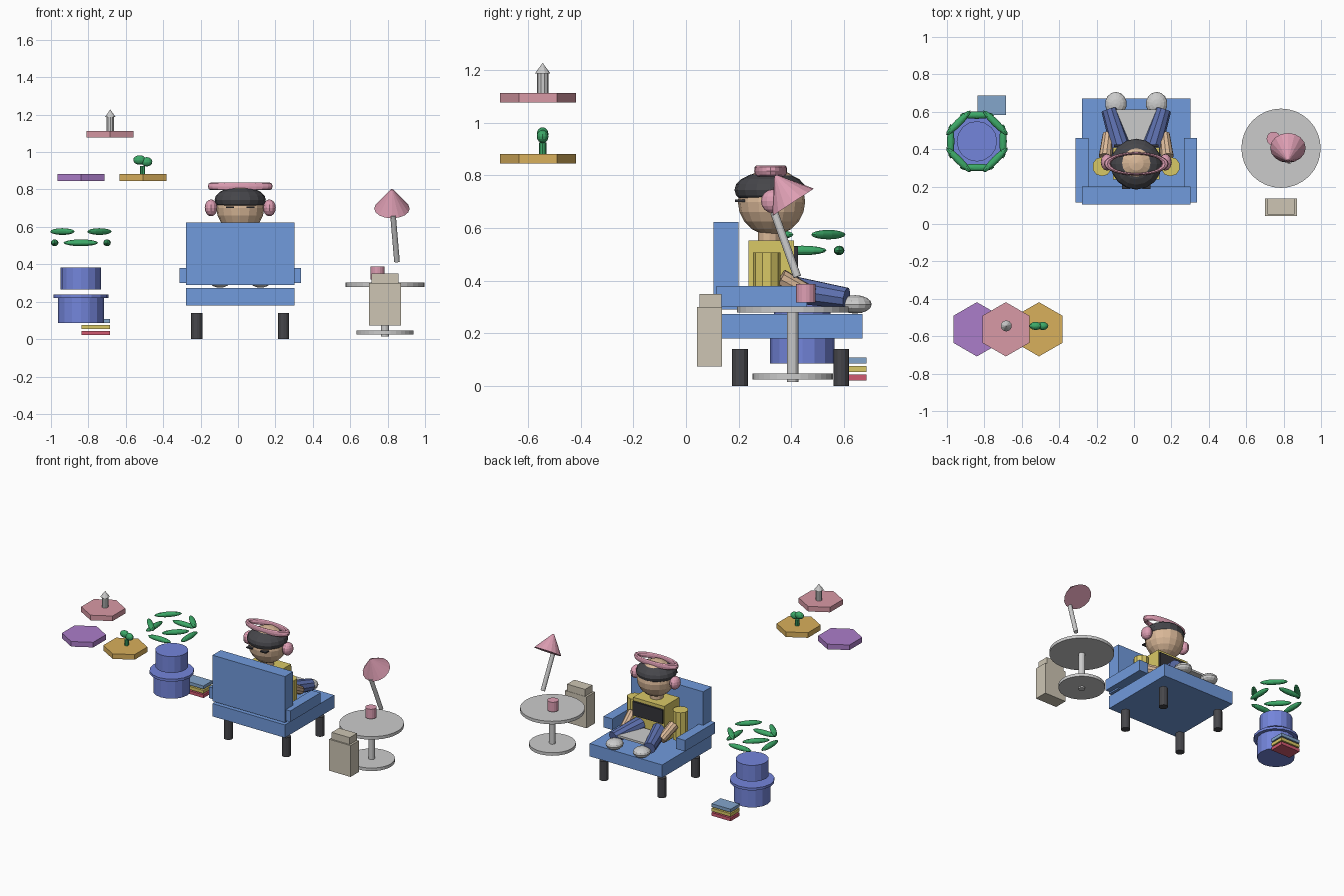
import bpy
from math import pi, cos, sin
from mathutils import Vector, Matrix

if "Cube" in bpy.data.objects:
    bpy.data.objects.remove(bpy.data.objects["Cube"])

PALETTE = dict(blue="7099DB", dark="48484C", skin="D9B797", pink="DD9DB2", yellow="D8C766",
               denim="5D6FAC", pot="7384DA", green="3FA868", cream="CCC4B2", purple="AA7CC8",
               rose="D898A4", gold="D8AE5C", red="D05A70", sky="82A4CA", ink="38383C")
mats = {}


def paint(obj, colour):
    if colour:
        if colour not in mats:
            m = bpy.data.materials.new(colour)
            h = PALETTE[colour]
            m.diffuse_color = [(int(h[i:i + 2], 16) / 255) ** 2.2 for i in (0, 2, 4)] + [1]
            m.use_nodes = True
            m.node_tree.nodes["Principled BSDF"].inputs["Base Color"].default_value = m.diffuse_color
            mats[colour] = m
        obj.data.materials.append(mats[colour])
    return obj


def box(name, x, y, z, colour=None):
    """Box from (min, max) ranges."""
    bpy.ops.mesh.primitive_cube_add(size=1)
    o = bpy.context.object
    o.name = name
    o.location = [(a + b) / 2 for a, b in (x, y, z)]
    o.scale = [b - a for a, b in (x, y, z)]
    return paint(o, colour)


def rod(name, a, b, r1, r2=None, sides=16, colour=None):
    """Cylinder, cone or taper between two points."""
    a, b = Vector(a), Vector(b)
    bpy.ops.mesh.primitive_cone_add(vertices=sides, radius1=r1, radius2=r1 if r2 is None else r2,
                                    depth=(b - a).length, location=(a + b) / 2)
    o = bpy.context.object
    o.name = name
    o.rotation_euler = Vector((0, 0, 1)).rotation_difference(b - a).to_euler()
    return paint(o, colour)


def ball(name, c, r, colour=None, turn=0, seg=16, rings=10):
    bpy.ops.mesh.primitive_uv_sphere_add(segments=seg, ring_count=rings, radius=1, location=c,
                                         rotation=(0, 0, turn))
    o = bpy.context.object
    o.name = name
    o.scale = r
    return paint(o, colour)


# Armchair
CX = 0.012
box("seat", (-0.278, 0.302), (0.105, 0.67), (0.18, 0.273), "blue")
box("backrest", (-0.278, 0.302), (0.105, 0.20), (0.29, 0.623), "blue")
for s in (-1, 1):
    xs = sorted((CX + s * 0.255, CX + s * 0.326))
    box("armrest", xs, (0.115, 0.46), (0.30, 0.38), "blue")
    for y in (0.205, 0.59):
        rod("chair_leg", (CX + s * 0.232, y, 0), (CX + s * 0.232, y, 0.14), 0.03, sides=12, colour="dark")

# Seated figure: head with cap and headphones
ball("head", (CX, 0.325, 0.70), (0.128, 0.128, 0.128), "skin")
ball("cap", (CX, 0.32, 0.745), (0.137, 0.136, 0.07), "dark")
bpy.ops.mesh.primitive_torus_add(major_segments=24, minor_segments=8, major_radius=1,
                                 minor_radius=0.12, location=(CX, 0.322, 0.817))
band = bpy.context.object
band.name = "headphone_band"
band.scale = (0.155, 0.056, 0.175)
paint(band, "pink")
rod("neck", (CX, 0.318, 0.54), (CX, 0.318, 0.60), 0.045, sides=12, colour="skin")

# Torso, arms, legs, shoes
box("torso", (CX - 0.125, CX + 0.125), (0.237, 0.41), (0.29, 0.553), "yellow")
for s in (-1, 1):
    ball("ear_cup", (CX + s * 0.156, 0.33, 0.702), (0.034, 0.045, 0.045), "pink", seg=12, rings=8)
    box("eye", (CX + s * 0.055 - 0.022, CX + s * 0.055 + 0.022), (0.187, 0.225), (0.70, 0.708), "ink")
    rod("upper_arm", (CX + s * 0.183, 0.307, 0.30), (CX + s * 0.183, 0.307, 0.507), 0.052,
        sides=10, colour="yellow")
    rod("forearm", (CX + s * 0.165, 0.36, 0.41), (CX + s * 0.15, 0.48, 0.345), 0.036, 0.03,
        sides=10, colour="skin")
    rod("trouser_leg", (CX + s * 0.075, 0.38, 0.37), (CX + s * 0.145, 0.61, 0.333), 0.055, 0.042,
        sides=10, colour="denim")
    ball("shoe", (CX + s * 0.109, 0.643, 0.31), (0.058, 0.063, 0.035), seg=14, rings=8)

# Laptop on the lap
box("laptop_base", (CX - 0.11, CX + 0.11), (0.42, 0.612), (0.345, 0.36))
box("laptop_screen", (CX - 0.12, CX + 0.12), (0.411, 0.425), (0.43, 0.53), "ink")

# Side table
tx, ty = 0.786, 0.405
rod("table_top", (tx, ty, 0.28), (tx, ty, 0.302), 0.212, sides=32)
rod("table_post", (tx, ty, 0.015), (tx, ty, 0.282), 0.022)
rod("table_base", (tx, ty, 0.025), (tx, ty, 0.047), 0.153, sides=32)

# Mug and leaning lamp
rod("mug", (0.746, 0.456, 0.318), (0.746, 0.456, 0.388), 0.037, colour="pink")
rod("lamp_post", (0.85, 0.423, 0.415), (0.829, 0.335, 0.66), 0.015, sides=12)
rod("lamp_shade", (0.823, 0.407, 0.698), (0.823, 0.34, 0.80), 0.095, 0.005, sides=16, colour="pink")

# Box bag beside the table
box("bag_body", (0.70, 0.872), (0.042, 0.137), (0.073, 0.30), "cream")
box("bag_lid", (0.714, 0.858), (0.052, 0.135), (0.30, 0.35), "cream")

# Plant pot with a two-tier wreath of leaves
px, py = -0.84, 0.442
for name, z0, z1, r in (("pot_body", 0.085, 0.22, 0.123), ("pot_rim", 0.22, 0.238, 0.147),
                        ("pot_neck", 0.265, 0.383, 0.108)):
    rod(name, (px, py, z0), (px, py, z1), r, sides=16, colour="pot")
for i in range(8):
    a = i * pi / 4
    ball("leaf", (px + 0.14 * cos(a), py + 0.14 * sin(a), 0.575 if i % 2 else 0.515),
         (0.02, 0.092, 0.018), "green", turn=a, seg=12, rings=8)

# Stack of books
for z, c in ((0.021, "red"), (0.053, "yellow"), (0.085, "sky")):
    box("book", (-0.838, -0.685), (0.583, 0.686), (z, z + 0.023), c)

# Hexagonal shelves
for x, z, c in ((-0.84, 0.845, "purple"), (-0.685, 1.077, "rose"), (-0.508, 0.845, "gold")):
    rod("hex_shelf", (x, -0.563, z), (x, -0.563, z + 0.037), 0.145, sides=6, colour=c)

# Shelf ornaments: small tower and little tree
rod("tower", (-0.683, -0.545, 1.113), (-0.683, -0.545, 1.19), 0.022, sides=10)
rod("tower_roof", (-0.683, -0.545, 1.187), (-0.683, -0.545, 1.228), 0.03, 0, sides=10)
rod("tree_stem", (-0.51, -0.545, 0.88), (-0.51, -0.545, 0.925), 0.014, sides=8, colour="green")
ball("tree_crown", (-0.526, -0.545, 0.958), (0.034, 0.022, 0.025), "green", seg=12, rings=8)
ball("tree_crown", (-0.488, -0.545, 0.948), (0.03, 0.022, 0.025), "green", seg=12, rings=8)
